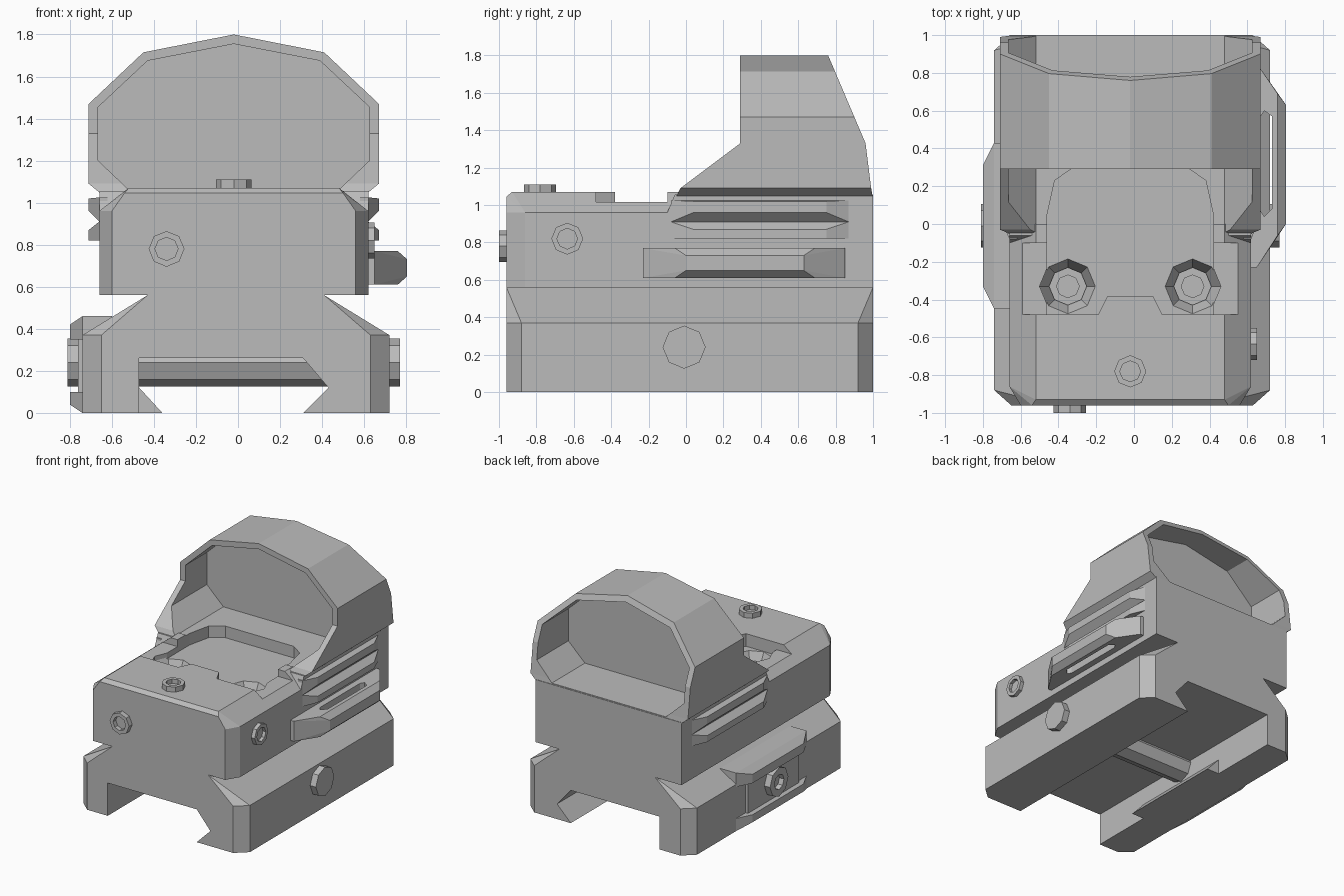
import bpy, bmesh, math
from mathutils import Vector

if "Cube" in bpy.data.objects:
    bpy.data.objects.remove(bpy.data.objects["Cube"])

metal = bpy.data.materials.new("grey_metal")
metal.diffuse_color = (0.5, 0.5, 0.5, 1)
metal.use_nodes = True
metal.node_tree.nodes["Principled BSDF"].inputs["Base Color"].default_value = metal.diffuse_color
CX = -0.02  # centre line of the upper body


def finish(name, bm):
    bmesh.ops.recalc_face_normals(bm, faces=bm.faces)
    me = bpy.data.meshes.new(name)
    bm.to_mesh(me)
    bm.free()
    me.materials.append(metal)
    ob = bpy.data.objects.new(name, me)
    bpy.context.collection.objects.link(ob)
    return ob


def prism(name, pts, axis, a, b):
    """Extrude a flat outline along an axis, from a to b."""
    put = {"x": lambda p, t: (t, p[0], p[1]),
           "y": lambda p, t: (p[0], t, p[1]),
           "z": lambda p, t: (p[0], p[1], t)}[axis]
    bm = bmesh.new()
    lo = [bm.verts.new(put(p, a)) for p in pts]
    hi = [bm.verts.new(put(p, b)) for p in pts]
    bm.faces.new(lo)
    bm.faces.new(hi)
    for i in range(len(pts)):
        j = (i + 1) % len(pts)
        bm.faces.new((lo[i], lo[j], hi[j], hi[i]))
    return finish(name, bm)


def hull(name, pts):
    bm = bmesh.new()
    for p in pts:
        bm.verts.new(p)
    bmesh.ops.convex_hull(bm, input=bm.verts[:])
    bmesh.ops.dissolve_limit(bm, angle_limit=0.01, verts=bm.verts[:], edges=bm.edges[:])
    return finish(name, bm)


def box(name, x, y, z):
    return prism(name, [(x[0], y[0]), (x[1], y[0]), (x[1], y[1]), (x[0], y[1])], "z", *z)


def boolean(ob, tool, op="DIFFERENCE", keep=False):
    m = ob.modifiers.new("cut", "BOOLEAN")
    m.operation, m.object, m.solver = op, tool, "EXACT"
    bpy.context.view_layer.objects.active = ob
    bpy.ops.object.modifier_apply(modifier=m.name)
    if not keep:
        bpy.data.objects.remove(tool)


def turned(name, rings, centre, direction):
    """Eight-sided turned part from (radius, height) rings."""
    rot = Vector((0, 0, 1)).rotation_difference(Vector(direction))
    bm = bmesh.new()
    loops = []
    for r, h in rings:
        loops.append([bm.verts.new(Vector(centre) + rot @ Vector(
            (r * math.cos(k * math.pi / 4), r * math.sin(k * math.pi / 4), h))) for k in range(8)])
    for a, b in zip(loops, loops[1:]):
        for k in range(8):
            bm.faces.new((a[k], a[(k + 1) % 8], b[(k + 1) % 8], b[k]))
    bm.faces.new(loops[0])
    bm.faces.new(loops[-1])
    return finish(name, bm)


def screw(name, centre, direction, r=0.085, ri=0.055, h=0.04):
    return turned(name, [(r, -0.02), (r, h), (ri, h), (ri, 0.005)], centre, direction)


# Rail mount: chamfered block narrowing upward, with a rail channel
corners = []
for z in (0, 0.37):
    for s in (-1, 1):
        for px, py in ((0.73, 0.90), (0.64, 0.98)):
            for t in (-1, 1):
                corners.append((-0.01 + s * px, 0.02 + t * py, z))
corners += [(-0.01 + s * 0.42, y, 0.56) for s in (-1, 1) for y in (-0.96, 1.0)]
mount = hull("rail_mount", corners)
boolean(mount, prism("channel", [(-0.47, -0.1), (-0.47, 0.26), (0.31, 0.26), (0.43, 0.12),
                                 (0.31, 0), (0.31, -0.1)], "y", -1.2, 1.2))

# Cross bolt through the mount, with a socket at its left end
turned("cross_bolt", [(0.115, -1.58), (0.115, 0), (0.06, 0), (0.06, -0.04)],
       (-0.81, -0.01, 0.24), (-1, 0, 0))

# Left clamp: inner jaw wedge, upper and lower bars, middle plate
prism("clamp_jaw", [(-0.48, 0), (-0.36, 0), (-0.47, 0.12), (-0.48, 0.12)], "y", -0.45, 0.43)


def clamp_bar(name, z0, z1, low, high, y0, y1):
    pts = []
    for x, y in ((-0.6, 0), (-0.74, 0), (-0.80, 0.12)):
        for z in ((z0, z1) if x > -0.78 else (z0 + low, z1 - high)):
            pts += [(x, y0 + y, z), (x, y1 - y, z)]
    hull(name, pts)


clamp_bar("clamp_upper_bar", 0.35, 0.46, 0, 0.04, -0.45, 0.43)
clamp_bar("clamp_lower_bar", 0.0, 0.10, 0.04, 0, -0.45, 0.43)
box("clamp_plate", (-0.76, -0.6), (-0.33, 0.31), (0.08, 0.37))

# Body: chamfered front block and taller rear block
pts = []
for s in (-1, 1):
    for z in (0.56, 0.96):
        pts += [(CX + s * 0.64, y, z) for y in (-0.86, 0.0)] + [(CX + s * 0.58, -0.96, z)]
    pts += [(CX + s * 0.52, -0.96, 1.045), (CX + s * 0.5, -0.93, 1.07), (CX + s * 0.5, 0.0, 1.07)]
body = hull("front_body", pts)
rear = hull("rear_body", [(CX + s * 0.64, y, z) for s in (-1, 1) for y, z in
                          ((-0.10, 0.56), (-0.10, 0.96), (-0.06, 1.055), (1.0, 1.055), (1.0, 0.56))])
boolean(body, rear, "UNION")
body.name = "sight_body"

# Step behind the front deck, with a central tongue
tongue = [(-0.19, -0.48), (-0.14, -0.38), (0.10, -0.38), (0.15, -0.48)]
boolean(body, prism("step", [(-1, -0.48)] + tongue + [(1, -0.48), (1, -0.10), (-1, -0.10)],
                    "z", 1.015, 1.3))

# Hood: eight-sided shell trimmed by a side outline
def mirrored(half):
    return [(CX + x, z) for x, z in half] + [(CX - x, z) for x, z in reversed(half) if x > 0]


hood = prism("hood", mirrored([(0, 1.8), (0.43, 1.715), (0.69, 1.47), (0.69, 1.09), (0.635, 1.045)]),
             "y", -0.2, 1.05)
opening = mirrored([(0, 1.755), (0.41, 1.675), (0.645, 1.455), (0.645, 1.2), (0.5, 1.062)])
boolean(hood, prism("hood_opening", opening, "y", -0.4, 1.2))
boolean(hood, prism("hood_trim", [(0.29, 1.9), (0.29, 1.33), (-0.03, 1.09), (-0.06, 1.03),
                                  (1.0, 1.03), (0.99, 1.09), (0.96, 1.33), (0.76, 1.8), (0.718, 1.9)],
                    "x", -1, 1), "INTERSECT")

# Emitter tray sunk between the deck and the lens
tray = prism("tray", [(-0.46, -0.48)] + tongue +
             [(0.42, -0.48), (0.42, 0.05), (0.38, 0.23), (0.28, 0.30), (-0.32, 0.30),
              (-0.42, 0.23), (-0.46, 0.05)], "z", 0.97, 1.2)
boolean(body, tray, keep=True)
boolean(hood, tray)

# Lens pane
prism("lens", opening, "y", 0.56, 0.58)

# Countersunk mounting screws in the tray
for side, x in (("left", -0.35), ("right", 0.31)):
    boolean(body, turned("countersink", [(0.1, 0.88), (0.15, 0.98), (0.15, 1.2)], (x, -0.33, 0), (0, 0, 1)))
    screw(side + "_tray_screw", (x, -0.33, 0.88), (0, 0, 1), 0.1, 0.06, 0.03)

# Grip ribs on both sides under the hood
for side, s in (("left", -1), ("right", 1)):
    for n, (b0, b1, t1, t0) in enumerate(((0.91, 0.96, 1.02, 1.025), (0.82, 0.82, 0.87, 0.91))):
        x0, x1 = CX + s * 0.6, CX + s * 0.69
        xm = CX + s * 0.64
        pts = [(x, y, z) for x in (x0, xm) for y in (-0.08, 0.87) for z in (b0, t0)]
        pts += [(x1, y, z) for y in (0.04, 0.75) for z in (b1, t1)]
        hull(f"{side}_grip_rib_{n + 1}", pts)

# Right side switch bar with a slot behind it
pts = []
for x, y0, y1, c in ((0.60, -0.23, 0.85, 0), (0.65, -0.23, 0.85, 0),
                     (0.76, -0.06, 0.69, 0), (0.805, 0.0, 0.63, 0.04)):
    pts += [(x, y, z) for y in (y0, y1) for z in (0.61 + c, 0.77 - c)]
switch = hull("switch_bar", pts)
boolean(switch, prism("slot", [(0.67, 0.07), (0.69, 0.04), (0.73, 0.08), (0.73, 0.57),
                               (0.69, 0.60), (0.67, 0.57)], "z", 0.5, 0.9))

# Adjustment screws on the front, deck and right side
screw("front_screw", (-0.34, -0.96, 0.78), (0, -1, 0))
screw("deck_screw", (CX, -0.78, 1.07), (0, 0, 1))
screw("side_screw", (0.62, -0.635, 0.82), (1, 0, 0), h=0.03)
